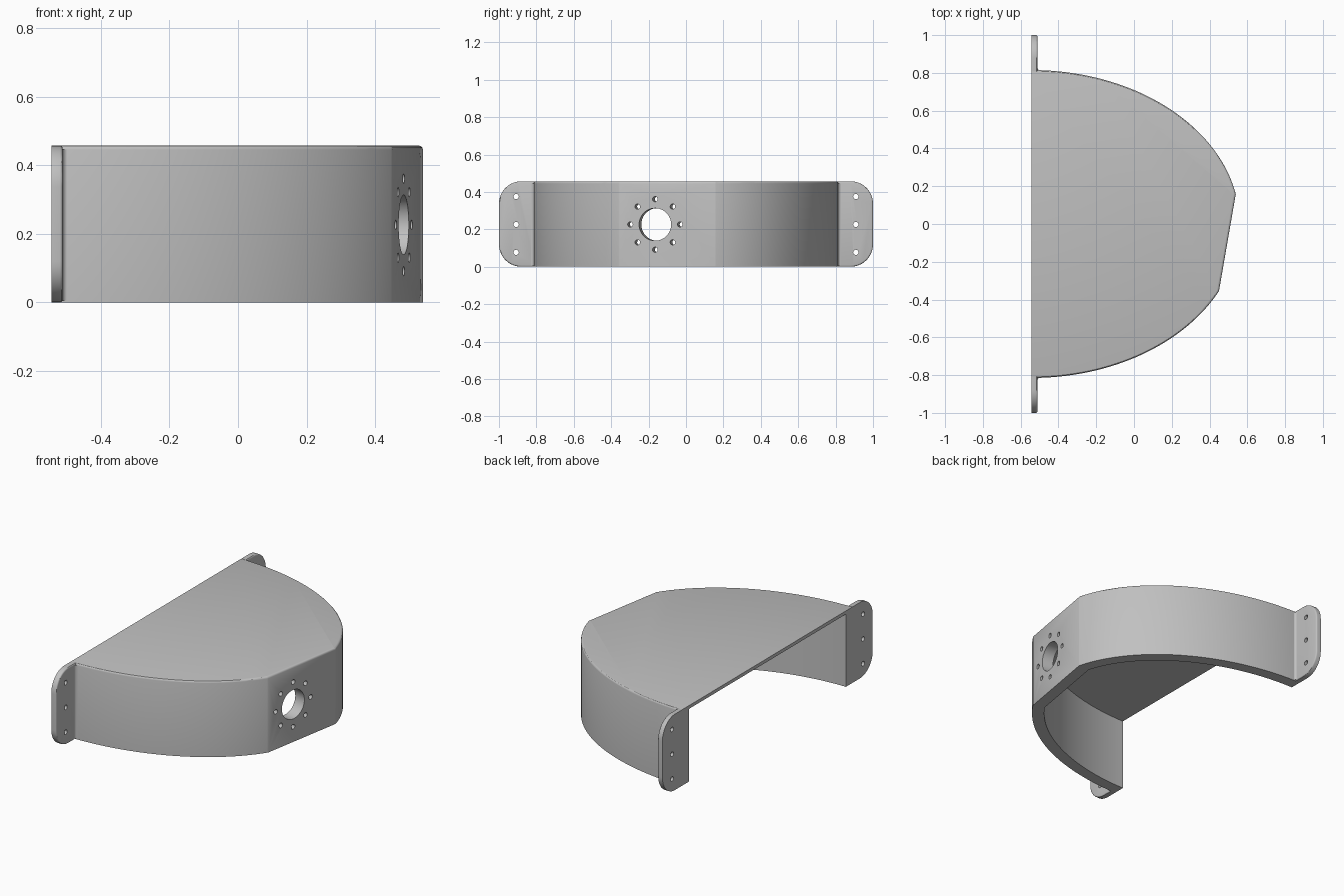
import bpy, bmesh, math
from mathutils import Vector, Matrix

if "Cube" in bpy.data.objects:
    bpy.data.objects.remove(bpy.data.objects["Cube"])

H = 0.457            # overall height
BACK = -0.543        # open back plane
A, B = 1.103, 0.815  # half-ellipse radii
WALL, ROOF, TAB = 0.07, 0.02, 0.032
P0, P1 = Vector((0.54, 0.165)), Vector((0.45, -0.355))  # ends of the flat pad
NORMAL = Vector((P0.y - P1.y, P1.x - P0.x)).normalized()

grey = bpy.data.materials.new("light_grey")
grey.use_nodes = True
grey.diffuse_color = (0.53, 0.53, 0.53, 1)
grey.node_tree.nodes["Principled BSDF"].inputs["Base Color"].default_value = (0.53, 0.53, 0.53, 1)


def prism(name, points, offset, round_edge=None, radius=0.012):
    """Extrude a closed 3D outline; optionally round the edges picked by a rule."""
    bm = bmesh.new()
    face = bm.faces.new([bm.verts.new(p) for p in points])
    new = bmesh.ops.extrude_face_region(bm, geom=[face])["geom"]
    bmesh.ops.translate(bm, vec=offset, verts=[g for g in new if isinstance(g, bmesh.types.BMVert)])
    bmesh.ops.recalc_face_normals(bm, faces=bm.faces)
    if round_edge:
        edges = [e for e in bm.edges if round_edge(*(v.co for v in e.verts))]
        bmesh.ops.bevel(bm, geom=edges, offset=radius, segments=3, profile=0.5, affect='EDGES')
    mesh = bpy.data.meshes.new(name)
    bm.to_mesh(mesh)
    bm.free()
    mesh.materials.append(grey)
    obj = bpy.data.objects.new(name, mesh)
    bpy.context.collection.objects.link(obj)
    return obj


def drill(name, center, axis, radius, depth, sides=32):
    """Cylinder cutter centred on a point along an axis."""
    axis = Vector(axis).normalized()
    rot = axis.to_track_quat('Z', 'Y').to_matrix()
    ring = [Vector(center) + rot @ Vector((radius * math.cos(k * math.tau / sides),
            radius * math.sin(k * math.tau / sides), -depth / 2)) for k in range(sides)]
    return prism(name, ring, axis * depth)


def cut(obj, cutters):
    bpy.context.view_layer.objects.active = obj
    for c in cutters:
        c.hide_render = True
        mod = obj.modifiers.new("cut", 'BOOLEAN')
        mod.operation, mod.solver, mod.object = 'DIFFERENCE', 'EXACT', c
        bpy.ops.object.modifier_apply(modifier=mod.name)
        bpy.data.objects.remove(c)


def smooth(obj):
    bpy.ops.object.select_all(action='DESELECT')
    obj.select_set(True)
    bpy.context.view_layer.objects.active = obj
    bpy.ops.object.shade_smooth_by_angle(angle=math.radians(30))


def outline(inset, back, z, steps=96):
    """Half ellipse trimmed by the flat pad, inset by a wall thickness."""
    a, b = A - inset, B - inset
    pts = [Vector((BACK + a * math.cos(t), b * math.sin(t)))
           for t in (math.pi * (k / steps - 0.5) for k in range(steps + 1))]
    dist = [(p - P0).dot(NORMAL) + inset for p in pts]
    out = []
    for k, p in enumerate(pts):
        if k and dist[k] * dist[k - 1] < 0:
            out.append(pts[k - 1].lerp(p, dist[k - 1] / (dist[k - 1] - dist[k])))
        if dist[k] <= 0:
            out.append(p)
    if back < BACK:
        out = [Vector((back, -b))] + out + [Vector((back, b))]
    return [p.to_3d() + Vector((0, 0, z)) for p in out]


# Curved housing: rounded top rim, hollow below and at the back
housing = prism("housing", outline(0, BACK, 0), (0, 0, H),
                lambda p, q: min(p.z, q.z) > H - 0.001 and max(p.x, q.x) > BACK + 0.001)
pocket = prism("pocket_cutter", outline(WALL, BACK - 0.2, -0.1), (0, 0, H - ROOF + 0.1))

# Large opening and bolt circle in the flat pad
axis = NORMAL.to_3d()
along = (P0 - P1).normalized().to_3d()
hub = P0.lerp(P1, 0.635).to_3d() + Vector((0, 0, 0.226))
holes = [drill("opening_cutter", hub, axis, 0.087, 0.3, 48)]
for k in range(8):
    t = k * math.tau / 8
    spot = hub + 0.135 * (along * math.cos(t) + Vector((0, 0, math.sin(t))))
    holes.append(drill("bolt_cutter", spot, axis, 0.014, 0.3, 16))
cut(housing, [pocket] + holes)
smooth(housing)

# Mounting flanges on both sides, with screw holes and a fillet to the wall
R, ROOT, FRONT = 0.12, 0.808, BACK + TAB
for side, label in ((1, "left"), (-1, "right")):
    pts = [Vector((BACK, side * ROOT, H)), Vector((BACK, side * ROOT, 0))]
    for zc, start in ((R, -90), (H - R, 0)):
        for k in range(13):
            t = math.radians(start + 7.5 * k)
            pts.append(Vector((BACK, side * (1 - R + R * math.cos(t)), zc + R * math.sin(t))))
    flange = prism(label + "_flange", pts, (TAB, 0, 0),
                   lambda p, q: min(p.x, q.x) > FRONT - 0.001 and max(abs(p.y), abs(q.y)) > ROOT + 0.001,
                   0.008)
    cut(flange, [drill("screw_cutter", (BACK, side * 0.908, z), (1, 0, 0), 0.014, 0.2, 20)
                 for z in (0.077, 0.226, 0.375)])
    smooth(flange)

    r, wall_y = 0.014, B - 0.001
    curve = [Vector((FRONT + r - r * math.sin(t), side * (wall_y + r - r * math.cos(t)), 0.006))
             for t in (math.pi / 2 * k / 6 for k in range(7))]
    corner = Vector((FRONT - 0.002, side * (wall_y - 0.004), 0.006))
    tip = Vector((FRONT + r, side * (wall_y - 0.004), 0.006))
    end = Vector((FRONT - 0.002, side * (wall_y + r), 0.006))
    fillet = prism(label + "_flange_fillet", [corner, tip] + curve + [end], (0, 0, H - 0.018))
    smooth(fillet)
